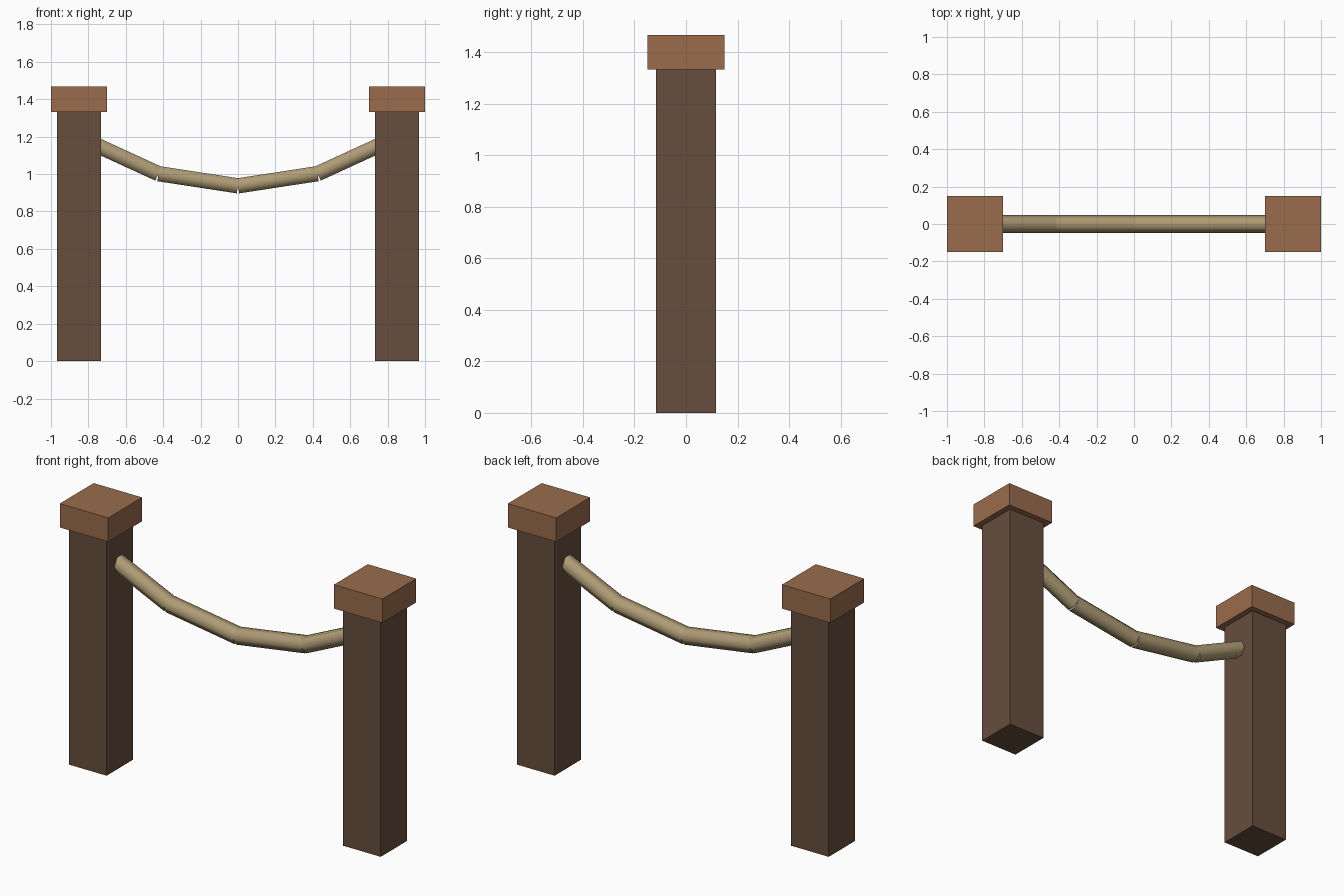
import bpy
from math import pi
from mathutils import Vector

if "Cube" in bpy.data.objects:
    bpy.data.objects.remove(bpy.data.objects["Cube"])


def material(name, rgb):
    m = bpy.data.materials.new(name)
    m.diffuse_color = (*rgb, 1)
    m.use_nodes = True
    m.node_tree.nodes["Principled BSDF"].inputs["Base Color"].default_value = m.diffuse_color
    return m


POST = material("dark_wood", (0.135, 0.077, 0.047))
CAP = material("light_wood", (0.32, 0.15, 0.075))
ROPE = material("rope", (0.43, 0.33, 0.18))


def box(name, x, z0, z1, width, mat):
    bpy.ops.mesh.primitive_cube_add(size=1, location=(x, 0, (z0 + z1) / 2))
    o = bpy.context.object
    o.name = name
    o.scale = (width, width, z1 - z0)
    bpy.ops.object.transform_apply(location=False, rotation=False, scale=True)
    o.data.materials.append(mat)


# Two posts with square caps
for side, x in (("left", -0.85), ("right", 0.85)):
    box(f"{side}_post", x, 0, 1.333, 0.233, POST)
    box(f"{side}_cap", x, 1.333, 1.467, 0.30, CAP)


# Sagging rope: straight six-sided segments along a parabola between the posts
def sag(i):
    t = i / 2 - 1
    return Vector((0.85 * t, 0, 0.937 + 0.26 * t * t))


for i in range(4):
    a, b = sag(i), sag(i + 1)
    d = b - a
    bpy.ops.mesh.primitive_cylinder_add(vertices=6, radius=0.047, depth=d.length,
                                        location=(a + b) / 2)
    o = bpy.context.object
    o.name = f"rope_segment_{i + 1}"
    # Corners point along y, flats face up and down
    o.rotation_euler = (0, pi / 2 - Vector((d.x, d.z)).angle_signed(Vector((1, 0))), 0)
    o.data.materials.append(ROPE)
    bpy.ops.object.shade_smooth_by_angle(angle=1.2)
